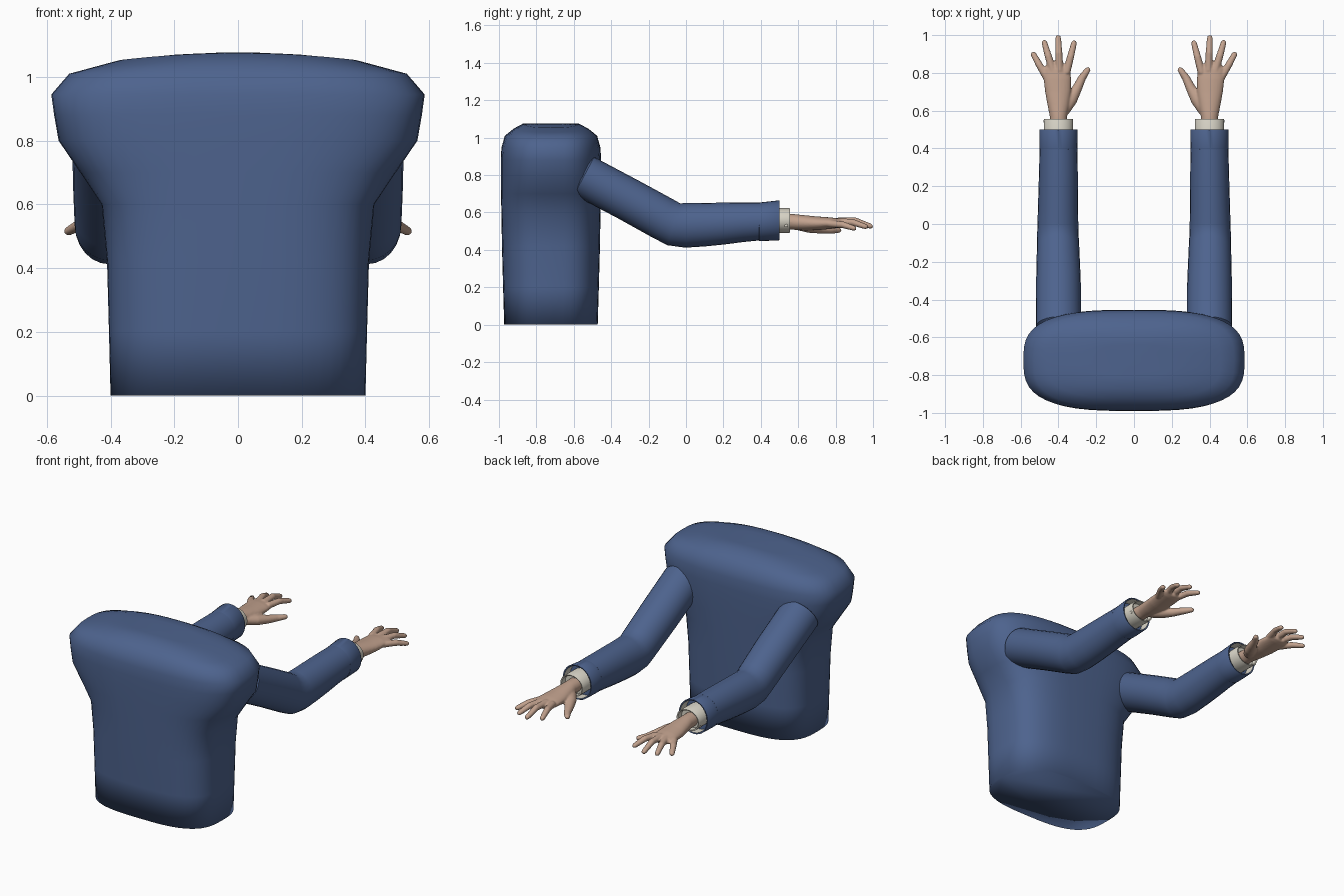
import bpy, bmesh, math
from mathutils import Vector

if "Cube" in bpy.data.objects:
    bpy.data.objects.remove(bpy.data.objects["Cube"])


def material(name, rgb):
    m = bpy.data.materials.new(name)
    m.diffuse_color = (*rgb, 1)
    m.use_nodes = True
    m.node_tree.nodes["Principled BSDF"].inputs["Base Color"].default_value = m.diffuse_color
    return m


BLUE = material("jacket_blue", (0.075, 0.125, 0.27))
SKIN = material("skin", (0.54, 0.36, 0.27))
CREAM = material("shirt_cream", (0.70, 0.67, 0.58))


def bridge(bm, rings):
    """Join successive vertex loops and cap both ends."""
    for a, b in zip(rings, rings[1:]):
        n = len(a)
        for i in range(n):
            bm.faces.new((a[i], a[(i + 1) % n], b[(i + 1) % n], b[i]))
    bm.faces.new(rings[0][::-1])
    bm.faces.new(rings[-1])


def tube(bm, path, sign=1, n=24, axis=None, tip=False):
    """Elliptical tube through points (x, y, z, half width, half height)."""
    pts = [(Vector((p[0] * sign, p[1], p[2])), p[3], p[4]) for p in path]
    if tip:  # rounded fingertip
        c, a, b = pts[-1]
        d = (c - pts[-2][0]).normalized()
        pts[-1] = (c - d * a, a, b)
        pts += [(c - d * a * 0.4, a * 0.8, b * 0.8), (c, a * 0.35, b * 0.35)]
    rings = []
    for i, (c, a, b) in enumerate(pts):
        t = axis
        if t is None:
            before = (c - pts[i - 1][0]).normalized() if i else Vector()
            after = (pts[i + 1][0] - c).normalized() if i < len(pts) - 1 else Vector()
            t = (before + after).normalized()
        side = t.cross(Vector((0, 0, 1))).normalized()
        up = side.cross(t)
        rings.append([bm.verts.new(c + side * a * math.cos(k * math.tau / n)
                                   + up * b * math.sin(k * math.tau / n)) for k in range(n)])
    bridge(bm, rings)


def finish(bm, name, mats, angle=None):
    bmesh.ops.recalc_face_normals(bm, faces=bm.faces[:])
    me = bpy.data.meshes.new(name)
    bm.to_mesh(me)
    bm.free()
    ob = bpy.data.objects.new(name, me)
    bpy.context.collection.objects.link(ob)
    for m in mats:
        me.materials.append(m)
    for p in me.polygons:
        p.use_smooth = True
    if angle:
        bpy.ops.object.select_all(action='DESELECT')
        ob.select_set(True)
        bpy.context.view_layer.objects.active = ob
        bpy.ops.object.shade_smooth_by_angle(angle=math.radians(angle))
    return ob


# Torso: stacked rounded-rectangle sections (z, half width, half depth, crown)
SECTIONS = [(0, .40, .25, 0), (.2, .405, .256, 0), (.42, .411, .262, 0),
            (.6, .428, .265, 0), (.7, .495, .267, 0), (.8, .563, .268, 0),
            (.88, .577, .268, 0), (.945, .586, .265, 0), (1.01, .53, .247, 0),
            (1.048, .46, .20, .09), (1.075, .37, .15, .16),
            (1.076, .20, .085, .16), (1.077, .06, .03, .16)]
bm = bmesh.new()
rings = []
for z, hx, hy, crown in SECTIONS:
    ring = []
    for k in range(48):
        c, s = math.cos(k * math.tau / 48), math.sin(k * math.tau / 48)
        x = hx * math.copysign(abs(c) ** 0.66, c)
        y = -0.722 + hy * math.copysign(abs(s) ** 0.66, s)
        ring.append(bm.verts.new((x, y, z - crown * x * x)))
    rings.append(ring)
bridge(bm, rings)
finish(bm, "torso", [BLUE])

FORWARD = Vector((0, 1, 0))
for sign, label in ((1, "right"), (-1, "left")):
    # Bent sleeve with soft shoulder end
    bm = bmesh.new()
    tube(bm, [(.40, -.56, .803, .09, .088), (.40, -.545, .795, .12, .115),
              (.40, -.30, .665, .118, .115), (.402, -.12, .566, .112, .116),
              (.403, -.065, .537, .11, .117), (.403, 0, .531, .108, .119),
              (.402, .10, .535, .106, .116), (.401, .20, .541, .104, .112),
              (.40, .30, .548, .102, .106), (.40, .40, .553, .10, .101)], sign)
    finish(bm, label + "_sleeve", [BLUE], 45)

    # Hollow sleeve cuff, lined inside
    bm = bmesh.new()
    tube(bm, [(.40, .39, .55, .096, .098), (.40, .392, .55, .10, .103),
              (.40, .497, .558, .101, .107), (.40, .50, .558, .099, .105),
              (.40, .498, .558, .092, .098), (.40, .44, .556, .09, .096)],
         sign, 32, FORWARD)
    bmesh.ops.recalc_face_normals(bm, faces=bm.faces[:])
    for f in bm.faces:
        c = f.calc_center_median()
        radial = Vector((c.x - sign * .40, 0, c.z - .556))
        if f.normal.dot(radial) < -0.03:
            f.material_index = 1
    finish(bm, label + "_sleeve_cuff", [BLUE, CREAM], 40)

    # Shirt cuff, with an open rim around the wrist
    bm = bmesh.new()
    tube(bm, [(.40, .43, .557, .076, .066), (.40, .55, .557, .078, .067),
              (.40, .555, .557, .076, .065), (.40, .553, .557, .069, .059),
              (.40, .52, .557, .067, .057)], sign, 32, FORWARD)
    finish(bm, label + "_shirt_cuff", [CREAM], 40)

    # Cuff button on the outer side
    bm = bmesh.new()
    bmesh.ops.create_uvsphere(bm, u_segments=12, v_segments=8, radius=.009)
    for v in bm.verts:
        v.co = Vector((v.co.x * .6 + sign * .471, v.co.y + .535, v.co.z + .53))
    finish(bm, label + "_cuff_button", [CREAM])

    # Hand: palm, four fingers and thumb fused into one skin
    bm = bmesh.new()
    tube(bm, [(.40, .50, .552, .044, .042), (.40, .57, .55, .046, .042),
              (.40, .63, .545, .058, .041), (.402, .70, .542, .069, .037),
              (.406, .77, .543, .073, .031), (.408, .82, .543, .070, .025),
              (.407, .845, .543, .058, .017)], sign, 24, FORWARD)
    for base, mid, end in (((.358, .80, .549), (.336, .885, .552), (.314, .972, .528)),
                           ((.394, .81, .553), (.398, .905, .556), (.402, 1.0, .522)),
                           ((.430, .81, .549), (.454, .89, .548), (.478, .973, .520)),
                           ((.458, .77, .540), (.500, .84, .534), (.539, .910, .512))):
        tube(bm, [(*base, .021, .020), (*mid, .019, .018), (*end, .0155, .014)],
             sign, 16, tip=True)
    tube(bm, [(.375, .60, .535, .034, .030), (.335, .66, .522, .036, .031),
              (.300, .72, .512, .026, .025), (.274, .775, .506, .021, .020),
              (.237, .828, .505, .016, .015)], sign, 16, tip=True)
    hand = finish(bm, label + "_hand", [SKIN])
    skin = hand.modifiers.new("fuse", 'REMESH')
    skin.mode = 'VOXEL'
    skin.voxel_size = .0055
    skin.use_smooth_shade = True
    relax = hand.modifiers.new("relax", 'SMOOTH')
    relax.factor = .5
    relax.iterations = 4
